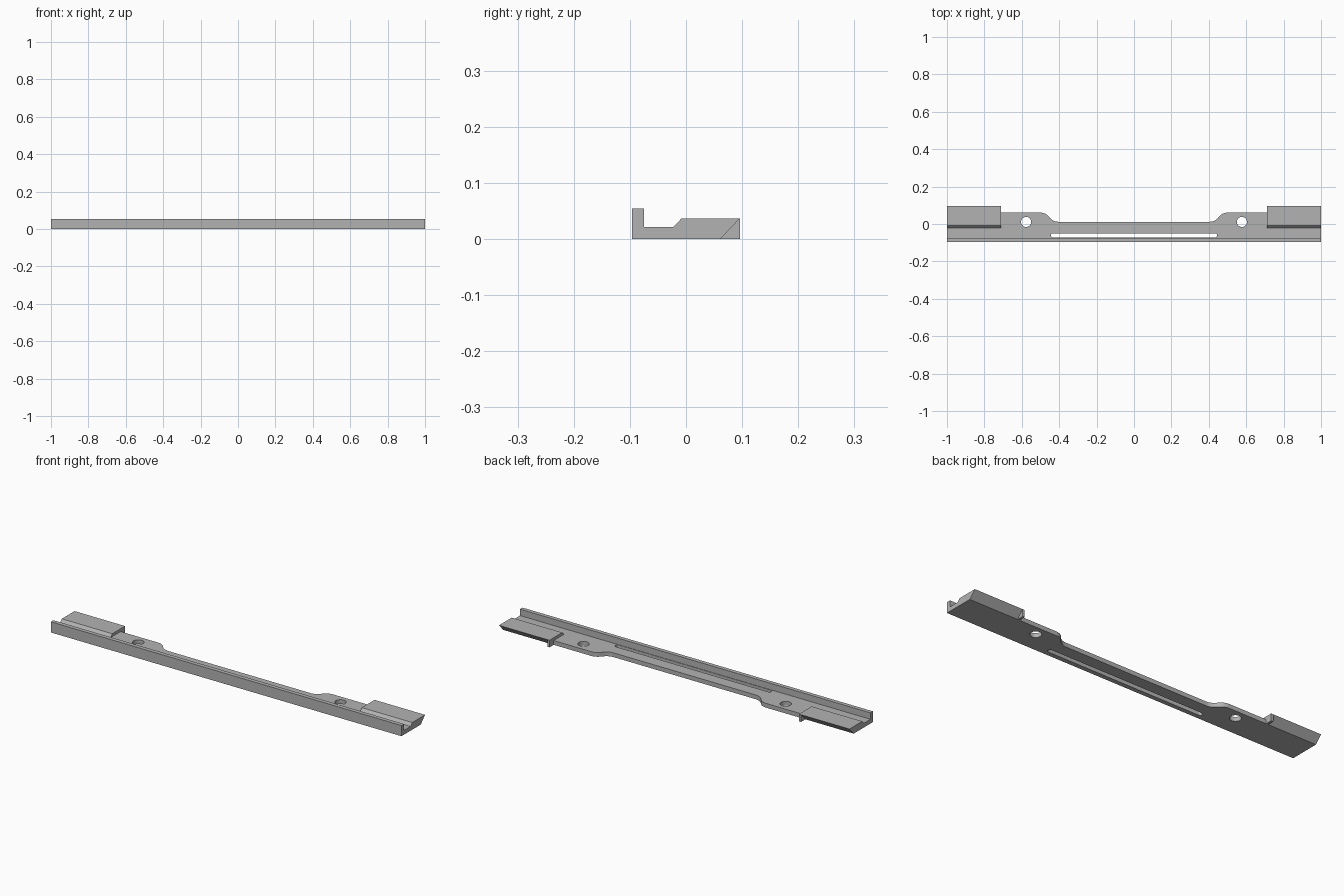
import bpy, bmesh, math
from mathutils import Vector

cube = bpy.data.objects.get("Cube")
if cube:
    bpy.data.objects.remove(cube, do_unlink=True)

grey = bpy.data.materials.new("plain grey")
grey.use_nodes = True
colour = (0.45, 0.45, 0.45, 1)
grey.diffuse_color = colour
grey.node_tree.nodes["Principled BSDF"].inputs["Base Color"].default_value = colour

HALF = 1.0
FRONT, LIP_BACK, BACK = -0.096, -0.075, 0.096
PLATE_BACK, WAIST_BACK = 0.061, 0.012
PLATE_TOP, PAD_TOP, LIP_TOP = 0.022, 0.037, 0.055
PAD_START, TAB = 0.712, 0.012


def prism(name, points, direction):
    """Extrude a closed 3D outline along a direction."""
    bm = bmesh.new()
    face = bm.faces.new([bm.verts.new(p) for p in points])
    ext = bmesh.ops.extrude_face_region(bm, geom=[face])
    verts = [g for g in ext["geom"] if isinstance(g, bmesh.types.BMVert)]
    bmesh.ops.translate(bm, verts=verts, vec=Vector(direction))
    bmesh.ops.recalc_face_normals(bm, faces=bm.faces)
    mesh = bpy.data.meshes.new(name)
    bm.to_mesh(mesh)
    bm.free()
    mesh.materials.append(grey)
    obj = bpy.data.objects.new(name, mesh)
    bpy.context.collection.objects.link(obj)
    return obj


def along_x(name, profile, x0, x1):
    return prism(name, [(x0, y, z) for y, z in profile], (x1 - x0, 0, 0))


def arc(cx, cy, r, start, end, steps):
    angles = [math.radians(start + (end - start) * i / steps) for i in range(steps + 1)]
    return [(cx + r * math.cos(a), cy + r * math.sin(a)) for a in angles]


# Base plate outline with a waist blended by two tangent arcs
x_in, x_out = 0.405, 0.5
w, h = x_out - x_in, PLATE_BACK - WAIST_BACK
r = (w * w + h * h) / (4 * h)
sweep = math.degrees(2 * math.atan(h / w))
blend = arc(x_out, PLATE_BACK - r, r, 90, 90 + sweep, 8)
blend += arc(x_in, WAIST_BACK + r, r, sweep - 90, -90, 8)[1:]
right_edge = [(HALF, LIP_BACK), (HALF, PLATE_BACK)] + blend
outline = right_edge + [(-x, y) for x, y in reversed(right_edge)]
plate = prism("base_plate", [(x, y, 0) for x, y in outline], (0, 0, PLATE_TOP))

# Slot beside the lip and two screw holes
slot_y, slot_r, slot_x = -0.061, 0.0115, 0.433
slot = arc(slot_x, slot_y, slot_r, -90, 90, 10) + arc(-slot_x, slot_y, slot_r, 90, 270, 10)
cuts = [slot] + [arc(s * 0.577, 0.011, 0.027, 0, 345, 23) for s in (-1, 1)]
for shape in cuts:
    cutter = prism("cutter", [(x, y, -0.05) for x, y in shape], (0, 0, 0.15))
    cutter.hide_render = True
    mod = plate.modifiers.new("cut", "BOOLEAN")
    mod.operation, mod.solver, mod.object = "DIFFERENCE", "EXACT", cutter
    bpy.context.view_layer.objects.active = plate
    bpy.ops.object.modifier_apply(modifier=mod.name)
    bpy.data.objects.remove(cutter, do_unlink=True)

bpy.ops.object.select_all(action="DESELECT")
plate.select_set(True)
bpy.context.view_layer.objects.active = plate
bpy.ops.object.shade_smooth_by_angle(angle=math.radians(30))

# Upright lip along the whole front
along_x("front_lip", [(FRONT, 0), (LIP_BACK, 0), (LIP_BACK, LIP_TOP), (FRONT, LIP_TOP)],
        -HALF, HALF)

# Raised end pads with an undercut back edge, each closed by a thin square tab
pad = [(-0.022, PLATE_TOP), (-0.008, PAD_TOP), (BACK, PAD_TOP),
       (PLATE_BACK, 0), (PLATE_BACK, PLATE_TOP)]
gusset = [(PLATE_BACK, 0), (BACK, PAD_TOP), (BACK, 0)]
for side, s in (("left", 1), ("right", -1)):
    along_x(side + "_end_pad", pad, s * PAD_START, s * HALF)
    along_x(side + "_end_tab", gusset, s * PAD_START, s * (PAD_START + TAB))
